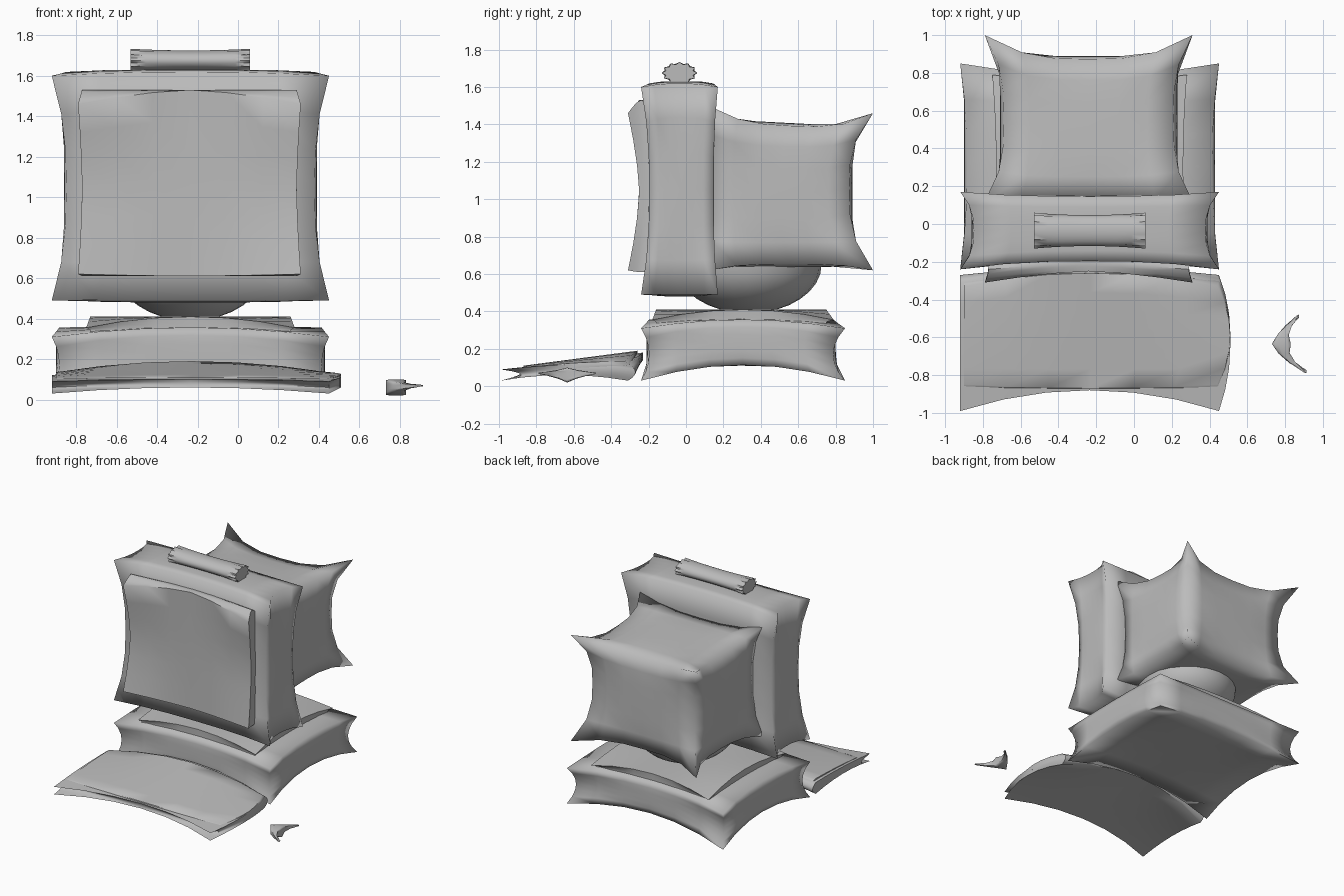
import bpy, bmesh, math

cube = bpy.data.objects.get("Cube")
if cube:
    bpy.data.objects.remove(cube, do_unlink=True)

grey = bpy.data.materials.new("plain_grey")
grey.use_nodes = True
COLOUR = (0.5, 0.5, 0.5, 1)
grey.diffuse_color = COLOUR
grey.node_tree.nodes["Principled BSDF"].inputs["Base Color"].default_value = COLOUR


def finish(name, bm, angle):
    bmesh.ops.recalc_face_normals(bm, faces=bm.faces)
    mesh = bpy.data.meshes.new(name)
    bm.to_mesh(mesh)
    bm.free()
    mesh.materials.append(grey)
    obj = bpy.data.objects.new(name, mesh)
    bpy.context.collection.objects.link(obj)
    bpy.ops.object.select_all(action='DESELECT')
    obj.select_set(True)
    bpy.context.view_layer.objects.active = obj
    bpy.ops.object.shade_smooth_by_angle(angle=math.radians(angle))


def pillow(name, low, high, inset_low, inset_high, power=3, bend=None, angle=50, roundness=0):
    """Box with given corners whose sides are drawn in (or pushed out) between them."""
    bm = bmesh.new()
    bmesh.ops.create_cube(bm, size=2)
    bmesh.ops.subdivide_edges(bm, edges=bm.edges[:], cuts=5, use_grid_fill=True)
    for v in bm.verts:
        p = v.co.copy()
        spike = abs(p.x * p.y * p.z) ** power
        # blend towards a rounded block away from the corners
        norm = sum(abs(c) ** 5 for c in p) ** 0.2
        shrink = 1 + (1 / norm - 1) * roundness * (1 - spike)
        for i in range(3):
            a, b = p[(i + 1) % 3], p[(i + 2) % 3]
            g = 1 - abs(a * b) ** power
            start = low[i] + inset_low[i] * g
            end = high[i] - inset_high[i] * g
            v.co[i] = start + (end - start) * (p[i] * shrink + 1) / 2
        if bend:
            bend(v.co, p)
    finish(name, bm, angle)


# Monitor
pillow("monitor_frame", (-.92, -.24, .49), (.45, .17, 1.60),
       (.06, .04, -.01), (.06, .02, -.03), 2.5, None, 100, .15)
pillow("screen", (-.79, -.31, .62), (.31, -.17, 1.46),
       (.02, .06, -.01), (.02, 0, -.07), 1.5)


def back_slope(co, p):
    co.z -= .04 * max(0, p.z) * (p.y + 1) / 2


pillow("monitor_back", (-.79, .12, .62), (.31, 1.0, 1.50),
       (.08, 0, .015), (.08, .11, .07), 3, back_slope, 180, .35)

# Bowl-shaped neck under the monitor
bm = bmesh.new()
bmesh.ops.create_uvsphere(bm, u_segments=24, v_segments=16, radius=1)
for v in bm.verts:
    v.co.x = v.co.x * .37 - .235
    v.co.y = v.co.y * .39 + .335
    v.co.z = .65 + min(0, v.co.z) * .26
finish("neck", bm, 40)

# Computer case and the plate on it
pillow("case", (-.92, -.24, .03), (.45, .85, .31),
       (.02, .03, .08), (.02, .05, -.05), 2, None, 100, .2)
pillow("top_plate", (-.75, -.18, .325), (.28, .79, .355),
       (.02, .02, -.04), (.02, .04, -.055), 2)


# Sloping, arched keyboard, thin at the back, with a raised key panel
def keyboard_bend(co, p):
    rear = (p.y + 1) / 2
    arch = 1 - p.x ** 2
    co.y += .04 * arch * rear
    co.x += .06 * (1 - p.y ** 2) * max(0, p.x)
    co.z += rear * (.015 * (p.z + 1) + (.065 - .015 * p.z) * arch)


pillow("keyboard", (-.92, -.99, .03), (.45, -.31, .09),
       (0, .11, .03), (0, -.04, -.01), 2, keyboard_bend)
pillow("key_panel", (-.90, -.85, .085), (.44, -.33, .105),
       (0, -.02, 0), (-.01, -.03, -.005), 2, keyboard_bend)


# Small crescent mouse with pointed tails
def mouse_bend(co, p):
    taper = 1 - .92 * abs(p.y) ** 0.7
    co.x = .89 - .11 * (1 - p.y ** 2) + p.x * .05 * taper - .02 * p.y * abs(p.y)
    co.z = .07 + (co.z - .07) * taper


pillow("mouse", (.73, -.79, .02), (.83, -.48, .10),
       (0, 0, 0), (0, 0, 0), 3, mouse_bend, 80, .8)

# Fluted roll on top of the monitor
bm = bmesh.new()
SIDES, RINGS = 24, 9
rings = []
for r in range(RINGS):
    t = 2 * r / (RINGS - 1) - 1
    flute = .01 + .2 * t ** 4
    ring = []
    for s in range(SIDES):
        a = math.tau * s / SIDES
        k = 1 - .14 * (1 - t * t) - flute * (s % 2)
        ring.append(bm.verts.new((-.235 + .295 * t, -.035 + .095 * k * math.cos(a),
                                  1.675 + .058 * k * math.sin(a))))
    rings.append(ring)
for a, b in zip(rings, rings[1:]):
    for s in range(SIDES):
        n = (s + 1) % SIDES
        bm.faces.new((a[s], a[n], b[n], b[s]))
bm.faces.new(rings[0])
bm.faces.new(rings[-1])
finish("top_roll", bm, 60)
